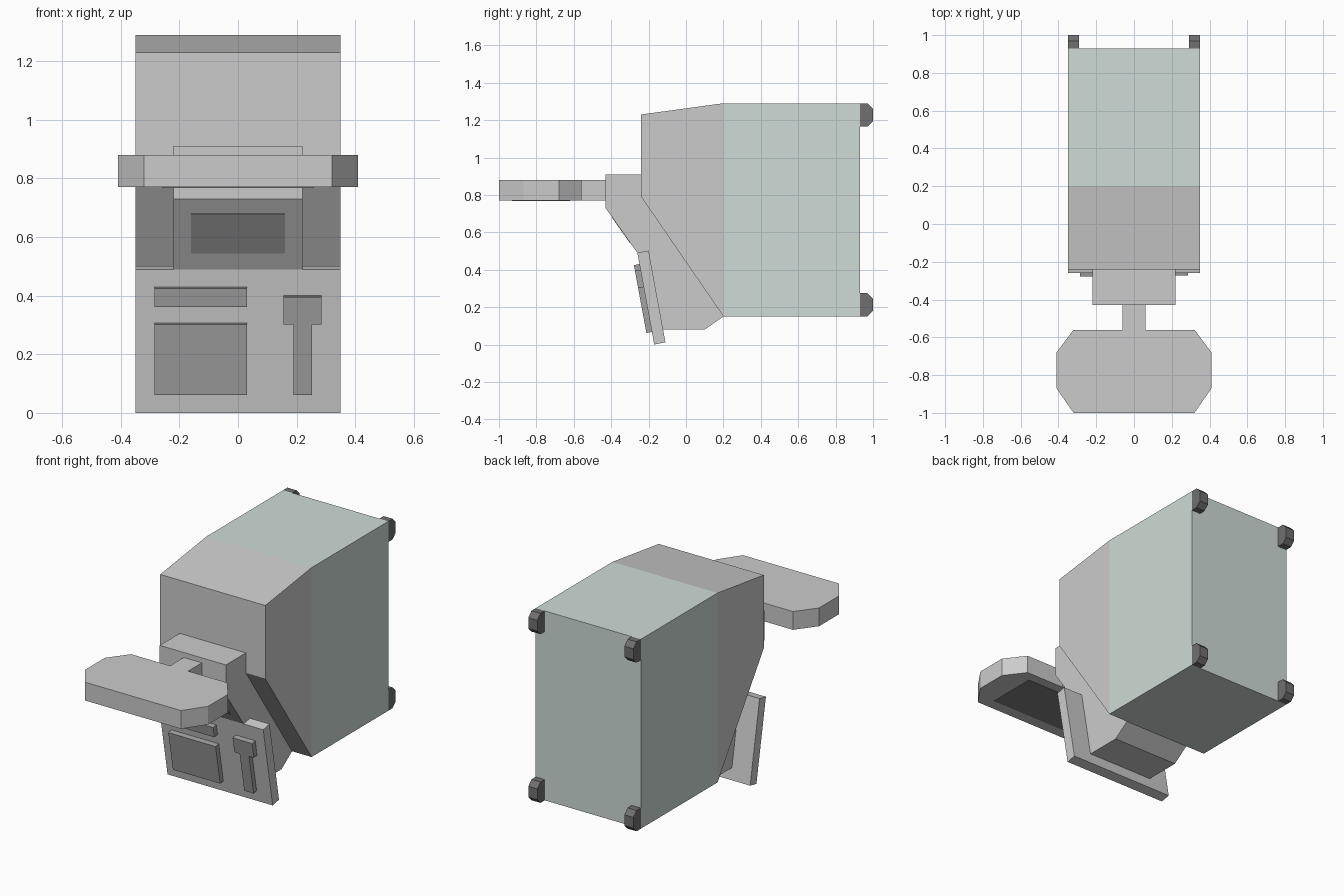
import bpy, bmesh
from mathutils import Vector

if "Cube" in bpy.data.objects:
    bpy.data.objects.remove(bpy.data.objects["Cube"])


def material(name, rgb):
    m = bpy.data.materials.new(name)
    m.diffuse_color = (*rgb, 1)
    m.use_nodes = True
    m.node_tree.nodes["Principled BSDF"].inputs["Base Color"].default_value = m.diffuse_color
    return m


DARK = material("dark_grey", (0.36, 0.36, 0.36))
RUBBER = material("rubber", (0.16, 0.16, 0.16))
BLACK = material("lens_dark", (0.22, 0.22, 0.22))
GREY = material("grey", (0.8, 0.8, 0.8))
GREEN = material("grey_green", (0.62, 0.71, 0.67))


def prism(name, outline, offset, mat=None, split_y=None):
    """Extrude a flat 3D outline along offset; optionally colour the part behind split_y."""
    bm = bmesh.new()
    base = bm.faces.new([bm.verts.new(p) for p in outline])
    ext = bmesh.ops.extrude_face_region(bm, geom=[base], use_keep_orig=True)
    verts = [v for v in ext["geom"] if isinstance(v, bmesh.types.BMVert)]
    bmesh.ops.translate(bm, verts=verts, vec=Vector(offset))
    if split_y is not None:
        bmesh.ops.bisect_plane(bm, geom=bm.verts[:] + bm.edges[:] + bm.faces[:],
                               plane_co=(0, split_y, 0), plane_no=(0, 1, 0))
        for f in bm.faces:
            f.material_index = int(f.calc_center_median().y > split_y + 0.01)
    bmesh.ops.recalc_face_normals(bm, faces=bm.faces[:])
    mesh = bpy.data.meshes.new(name)
    bm.to_mesh(mesh)
    bm.free()
    for m in ([GREY, GREEN] if split_y is not None else [mat] if mat else []):
        mesh.materials.append(m)
    ob = bpy.data.objects.new(name, mesh)
    bpy.context.collection.objects.link(ob)
    return ob


def side(name, profile, x0, x1, **kw):
    """Side profile in (y, z) extruded from x0 to x1."""
    return prism(name, [(x0, y, z) for y, z in profile], (x1 - x0, 0, 0), **kw)


def on_slope(name, outline, top, bottom, thick, mat):
    """Raised (x, z) outline lying on the sloped face through top and bottom (y, z)."""
    slope = (bottom[0] - top[0]) / (bottom[1] - top[1])
    normal = Vector((0, -1, slope)).normalized()
    pts = [(x, top[0] + (z - top[1]) * slope, z) for x, z in outline]
    return prism(name, pts, normal * thick, mat)


def rect(x0, x1, z0, z1):
    return [(x0, z0), (x1, z0), (x1, z1), (x0, z1)]


# Main housing, rear part tinted
side("housing", [(-0.24, 1.23), (0.20, 1.29), (0.93, 1.29), (0.93, 0.15),
                 (0.20, 0.15), (-0.24, 0.79)], -0.35, 0.35, split_y=0.20)

# Four chamfered corner feet on the back
for sx, label in ((-1, "left"), (1, "right")):
    for z, level in ((0.15, "lower"), (1.165, "upper")):
        side(f"{level}_{label}_foot",
             [(0.93, z), (0.97, z), (1.0, z + 0.03), (1.0, z + 0.095),
              (0.97, z + 0.125), (0.93, z + 0.125)], sx * 0.29, sx * 0.35, mat=RUBBER)

# Narrow neck in front of and below the housing
side("neck", [(-0.43, 0.91), (-0.24, 0.91), (-0.24, 0.79), (0.20, 0.15),
              (0.10, 0.08), (-0.14, 0.08), (-0.24, 0.48), (-0.26, 0.49),
              (-0.43, 0.73)], -0.22, 0.22)
on_slope("neck_window", rect(-0.16, 0.16, 0.545, 0.68),
         (-0.43, 0.73), (-0.26, 0.49), 0.002, DARK)

# Tilted front plate with raised panels
TOP, BOTTOM = (-0.26, 0.49), (-0.17, 0.0)
side("front_plate", [TOP, (-0.20, 0.502), (-0.11, 0.012), BOTTOM], -0.35, 0.35)
on_slope("upper_panel", rect(-0.285, 0.03, 0.367, 0.43), TOP, BOTTOM, 0.03, DARK)
on_slope("lower_panel", rect(-0.285, 0.03, 0.067, 0.307), TOP, BOTTOM, 0.03, DARK)
on_slope("lever_panel", [(0.19, 0.067), (0.252, 0.067), (0.252, 0.307), (0.285, 0.307),
                         (0.285, 0.40), (0.155, 0.40), (0.155, 0.307), (0.19, 0.307)],
         TOP, BOTTOM, 0.03, DARK)

# Octagonal paddle with its arm, and the dark patch underneath
half = [(0.32, -1.0), (0.41, -0.87), (0.41, -0.68), (0.32, -0.56), (0.06, -0.56), (0.06, -0.43)]
loop = half + [(-x, y) for x, y in reversed(half)]
prism("paddle", [(x, y, 0.77) for x, y in loop], (0, 0, 0.11))
prism("paddle_lens", [(x, y, 0.77) for x, y in rect(-0.26, 0.26, -0.93, -0.62)],
      (0, 0, -0.002), BLACK)
